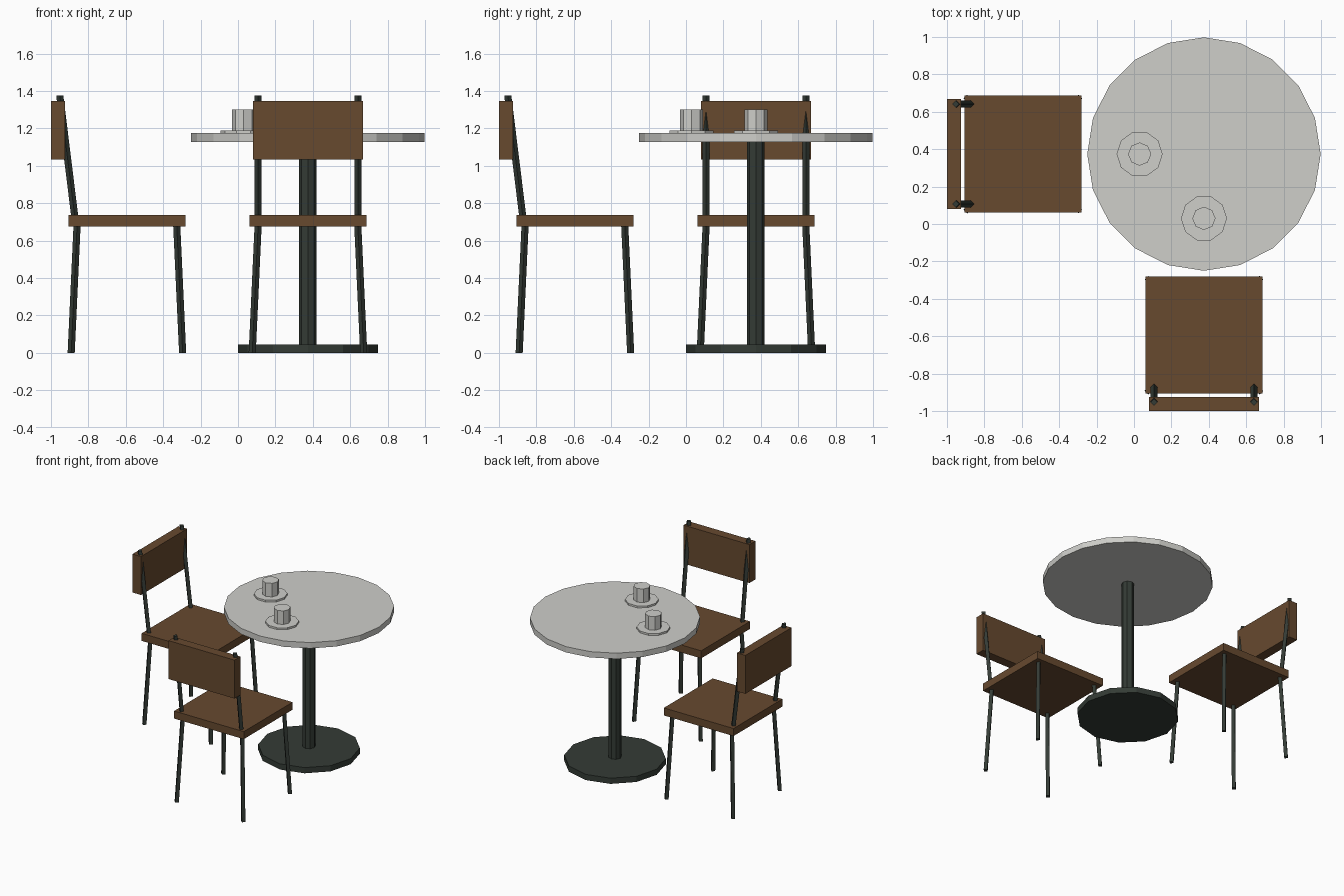
import bpy, bmesh, math
from mathutils import Vector, Matrix

if "Cube" in bpy.data.objects:
    bpy.data.objects.remove(bpy.data.objects["Cube"])


def material(name, rgb):
    m = bpy.data.materials.new(name)
    m.diffuse_color = (*rgb, 1)
    m.use_nodes = True
    m.node_tree.nodes["Principled BSDF"].inputs["Base Color"].default_value = m.diffuse_color
    return m


WOOD = material("brown wood", (0.135, 0.067, 0.028))
METAL = material("dark metal", (0.034, 0.044, 0.036))
PALE = material("pale grey", (0.62, 0.62, 0.59))


def finish(name, bm, mat):
    bmesh.ops.recalc_face_normals(bm, faces=bm.faces)
    me = bpy.data.meshes.new(name)
    bm.to_mesh(me)
    bm.free()
    me.materials.append(mat)
    ob = bpy.data.objects.new(name, me)
    bpy.context.collection.objects.link(ob)
    return ob


def disc(name, x, y, z0, z1, r, sides, mat):
    # upright prism with a corner on the +x axis
    bm = bmesh.new()
    rings = [[bm.verts.new((x + r * math.cos(math.tau * i / sides),
                            y + r * math.sin(math.tau * i / sides), z))
              for i in range(sides)] for z in (z0, z1)]
    for ring in rings:
        bm.faces.new(ring)
    for i in range(sides):
        j = (i + 1) % sides
        bm.faces.new((rings[0][i], rings[0][j], rings[1][j], rings[1][i]))
    return finish(name, bm, mat)


def box(name, lo, hi, mat, m):
    lo, hi = Vector(lo), Vector(hi)
    bm = bmesh.new()
    bmesh.ops.create_cube(bm, size=1)
    for v in bm.verts:
        v.co = m @ Vector([(lo[k] + hi[k]) / 2 + v.co[k] * (hi[k] - lo[k]) for k in range(3)])
    return finish(name, bm, mat)


def rod(name, a, b, mat, m, r=0.019):
    # slanted four-sided rod with level ends
    bm = bmesh.new()
    rings = [[bm.verts.new(m @ (Vector(p) + Vector(d) * r))
              for d in ((1, 0, 0), (0, 1, 0), (-1, 0, 0), (0, -1, 0))] for p in (a, b)]
    for ring in rings:
        bm.faces.new(ring)
    for i in range(4):
        j = (i + 1) % 4
        bm.faces.new((rings[0][i], rings[0][j], rings[1][j], rings[1][i]))
    return finish(name, bm, mat)


# Pedestal table
C = 0.374
disc("table_base", C, C, 0.0, 0.046, 0.374, 12, METAL)
disc("table_column", C, C, 0.04, 1.135, 0.047, 8, METAL)
disc("table_top", C, C, 1.128, 1.175, 0.624, 20, PALE)

# Cups on saucers
for n, (x, y) in enumerate(((0.03, C), (C, 0.03)), 1):
    disc(f"saucer_{n}", x, y, 1.17, 1.19, 0.123, 10, PALE)
    disc(f"cup_{n}", x, y, 1.185, 1.30, 0.062, 8, PALE)

# Two matching chairs, the second with x and y swapped
swap = Matrix(((0, 1, 0), (1, 0, 0), (0, 0, 1)))
S = -0.594  # seat centre
for tag, m in (("left", Matrix.Identity(3)), ("front", swap)):
    box(f"{tag}_chair_seat", (S - 0.312, C - 0.312, 0.675), (S + 0.312, C + 0.312, 0.736), WOOD, m)
    box(f"{tag}_chair_backrest", (-1.0, C - 0.295, 1.035), (-0.924, C + 0.295, 1.346), WOOD, m)
    for sy in (-1, 1):
        side = "near" if sy < 0 else "far"
        rod(f"{tag}_chair_back_post_{side}", (-0.868, C + sy * 0.267, 0.69),
            (-0.953, C + sy * 0.267, 1.377), METAL, m)
        for sx in (-1, 1):
            end = "rear" if sx < 0 else "front"
            rod(f"{tag}_chair_{end}_leg_{side}", (S + sx * 0.298, C + sy * 0.298, 0.0),
                (S + sx * 0.266, C + sy * 0.266, 0.69), METAL, m)
